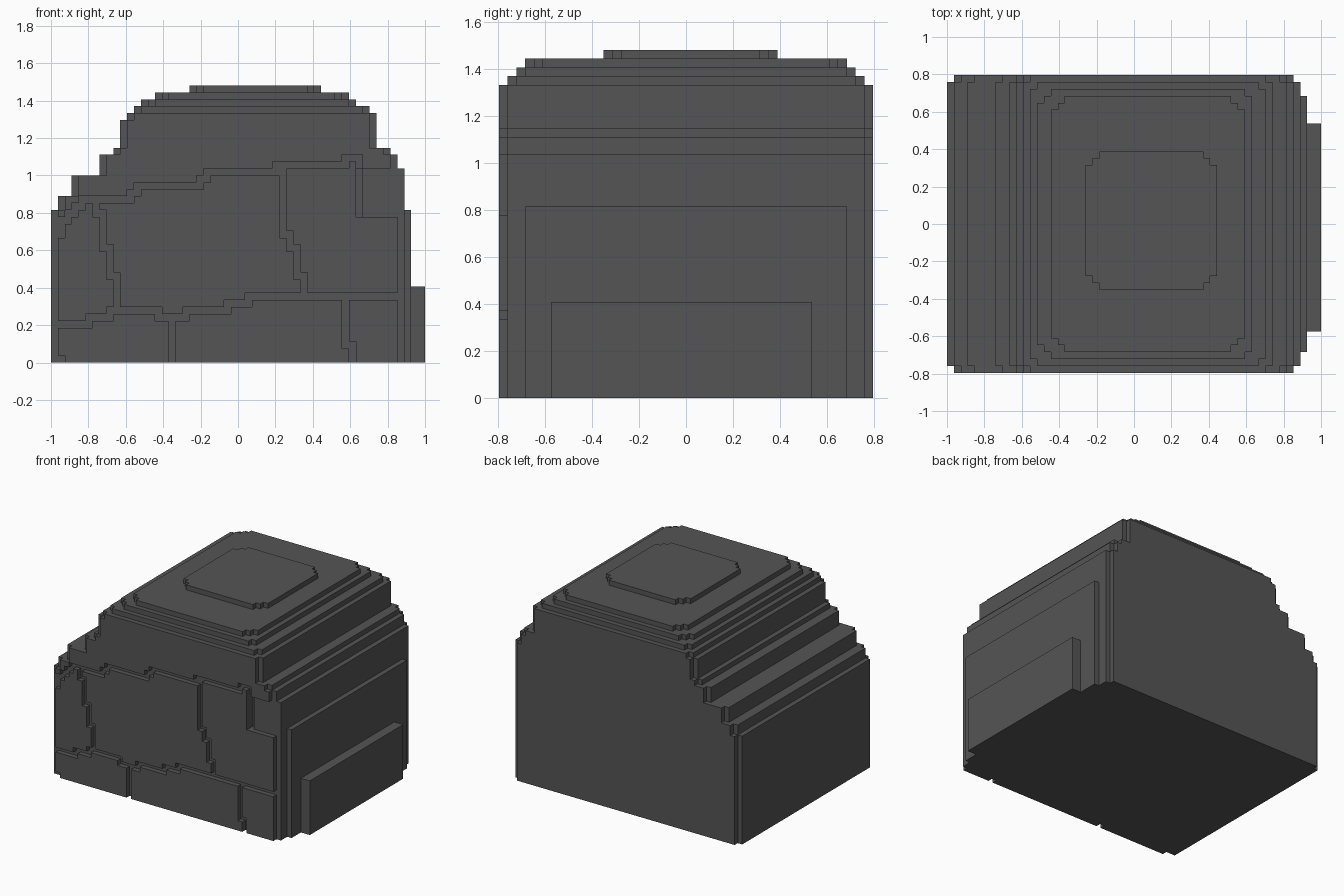
import bpy, bmesh

if "Cube" in bpy.data.objects:
    bpy.data.objects.remove(bpy.data.objects["Cube"])

N = 27                      # cells per unit
Y0 = -43 / 54
cells = set()


def fill(x0, x1, y0, y1, z0, z1, cut=1):
    """Slab of cells with stepped vertical corners."""
    for x in range(x0, x1):
        for y in range(y0, y1):
            if min(x - x0, x1 - 1 - x) + min(y - y0, y1 - 1 - y) < cut:
                continue
            for z in range(z0, z1):
                cells.add((x, y, z))


def carve(x, y, z):
    cells.discard((x, y, z))


def groove(points):
    """One-cell seam along a polyline on the front face (x, z in units)."""
    for (xa, za), (xb, zb) in zip(points, points[1:]):
        for k in range(101):
            t = k / 100
            x, z = xa + (xb - xa) * t, za + (zb - za) * t
            carve(int((x + 1) * N), 0, int(z * N))


# main body: z start, z end, x start, x end, y inset, corner cut
for z0, z1, x0, x1, inset, cut in [
        (0, 22, 0, 51, 0, 1), (22, 24, 1, 51, 0, 1), (24, 27, 3, 51, 0, 1),
        (27, 28, 7, 51, 0, 1), (28, 30, 7, 50, 0, 1), (30, 31, 9, 49, 0, 1),
        (31, 35, 10, 47, 0, 1), (35, 36, 11, 47, 0, 1), (36, 37, 12, 46, 1, 1),
        (37, 38, 13, 45, 2, 2), (38, 39, 15, 43, 3, 2)]:
    fill(x0, x1, inset, 43 - inset, z0, z1, cut)
# cap and right-hand ledges
for x in (43, 44, 45, 46):
    top = {43: 38, 44: 37, 45: 37, 46: 36}[x]
    for y in range(43):
        for z in range(top, 40):
            carve(x, y, z)
for y in range(3, 40):
    cells.add((43, y, 37))
fill(20, 39, 12, 32, 39, 40, 2)
fill(51, 52, 3, 40, 0, 22, 0)
fill(52, 54, 5, 37, 0, 11, 1)

# bottom front corners, notched upper right stone
for x in (1, 50):
    carve(x, 0, 0)
for x in range(44, 50):
    for z in range(21, 28):
        carve(x, 0, z)
        if x == 44:
            carve(x, 1, z)

# seams between stones
groove([(-.98, .68), (-.94, .72), (-.9, .78), (-.82, .87), (-.6, .87), (-.54, .91),
        (-.5, .944), (-.23, .944), (-.2, .98), (-.16, .98), (-.14, 1.02), (.2, 1.02),
        (.24, 1.055), (.58, 1.055), (.6, 1.09), (.65, 1.09), (.65, .8)])
groove([(-.98, .2), (-.83, .2), (-.79, .24), (-.72, .24), (-.68, .28), (-.43, .28),
        (-.39, .24), (-.28, .24), (-.24, .28), (-.07, .28), (-.03, .315),
        (.02, .315), (.06, .352), (.9, .352)])
groove([(-.76, .85), (-.72, .74), (-.72, .64), (-.685, .6), (-.685, .5), (-.65, .42), (-.65, .28)])
groove([(.24, 1.0), (.24, .7), (.28, .64), (.315, .58), (.315, .5), (.352, .46), (.352, .35)])
groove([(-.352, .02), (-.352, .24)])
groove([(.61, .02), (.61, .1), (.575, .12), (.575, .35)])

# skin the cells with their exposed faces
DIRS = [((1, 0, 0), [(1, 0, 0), (1, 1, 0), (1, 1, 1), (1, 0, 1)]),
        ((-1, 0, 0), [(0, 0, 0), (0, 0, 1), (0, 1, 1), (0, 1, 0)]),
        ((0, 1, 0), [(0, 1, 0), (0, 1, 1), (1, 1, 1), (1, 1, 0)]),
        ((0, -1, 0), [(0, 0, 0), (1, 0, 0), (1, 0, 1), (0, 0, 1)]),
        ((0, 0, 1), [(0, 0, 1), (1, 0, 1), (1, 1, 1), (0, 1, 1)]),
        ((0, 0, -1), [(0, 0, 0), (0, 1, 0), (1, 1, 0), (1, 0, 0)])]
bm = bmesh.new()
verts = {}


def vert(p):
    if p not in verts:
        verts[p] = bm.verts.new((-1 + p[0] / N, Y0 + p[1] / N, p[2] / N))
    return verts[p]


for x, y, z in sorted(cells):
    for (dx, dy, dz), quad in DIRS:
        if (x + dx, y + dy, z + dz) not in cells:
            bm.faces.new([vert((x + a, y + b, z + c)) for a, b, c in quad])

mesh = bpy.data.meshes.new("stepped_boulder")
bm.to_mesh(mesh)
bm.free()
stone = bpy.data.materials.new("dark grey stone")
stone.diffuse_color = (0.09, 0.09, 0.09, 1)
stone.use_nodes = True
stone.node_tree.nodes["Principled BSDF"].inputs["Base Color"].default_value = stone.diffuse_color
mesh.materials.append(stone)
boulder = bpy.data.objects.new("stepped_boulder", mesh)
bpy.context.scene.collection.objects.link(boulder)
